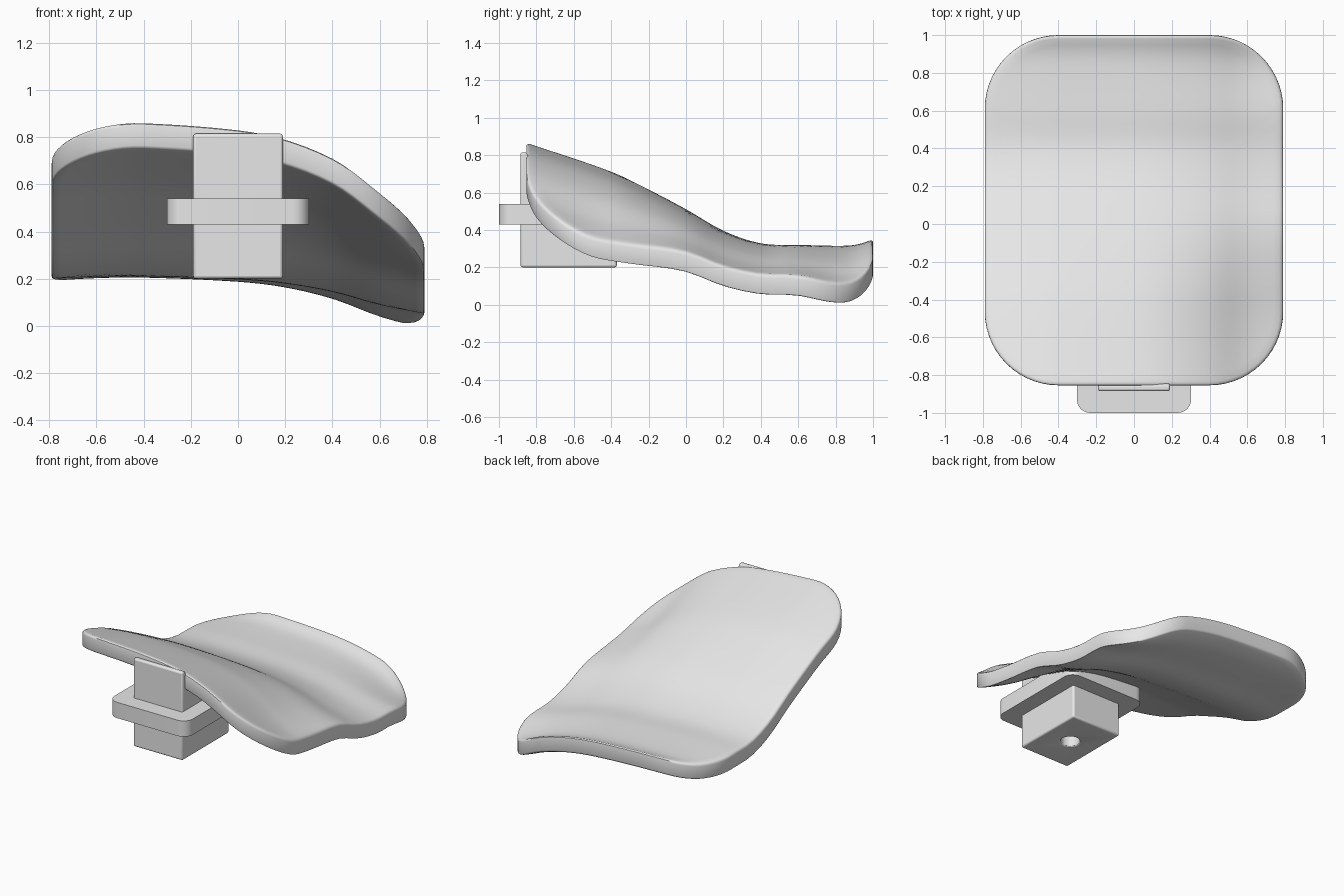
import bpy, bmesh, math

cube = bpy.data.objects.get("Cube")
if cube:
    bpy.data.objects.remove(cube, do_unlink=True)

grey = bpy.data.materials.new("light grey")
grey.use_nodes = True
colour = (0.8, 0.8, 0.8, 1)
grey.diffuse_color = colour
grey.node_tree.nodes["Principled BSDF"].inputs["Base Color"].default_value = colour


def finish(bm, name, bevel=0.0):
    bmesh.ops.recalc_face_normals(bm, faces=bm.faces)
    mesh = bpy.data.meshes.new(name)
    bm.to_mesh(mesh)
    bm.free()
    mesh.materials.append(grey)
    obj = bpy.data.objects.new(name, mesh)
    bpy.context.collection.objects.link(obj)
    if bevel:
        mod = obj.modifiers.new("soft edges", "BEVEL")
        mod.width, mod.segments, mod.limit_method = bevel, 3, "ANGLE"
    return obj


def smooth(obj, degrees=35):
    bpy.ops.object.select_all(action="DESELECT")
    obj.select_set(True)
    bpy.context.view_layer.objects.active = obj
    bpy.ops.object.shade_smooth_by_angle(angle=math.radians(degrees))


def curve(knots, t):
    """Smooth value through a few (position, value) knots."""
    last = len(knots) - 1
    t = min(max(t, knots[0][0]), knots[last][0])
    i = next(k for k in range(last) if t <= knots[k + 1][0])

    def slope(k):
        a, b = knots[max(k - 1, 0)], knots[min(k + 1, last)]
        return (b[1] - a[1]) / (b[0] - a[0])
    (t0, v0), (t1, v1) = knots[i], knots[i + 1]
    d = t1 - t0
    s = (t - t0) / d
    return (v0 * (1 + 2 * s) * (1 - s) ** 2 + v1 * s * s * (3 - 2 * s)
            + d * s * (1 - s) * (slope(i) * (1 - s) - slope(i + 1) * s))


# Plate surface: lengthwise ridge, sideways drop, and how strong the drop is
RIDGE = [(-.86, .867), (-.4, .71), (-.2, .615), (0, .51), (.2, .395), (.4, .328),
         (.6, .32), (.85, .315), (.93, .325), (1, .35)]
DROP = [(-.8, .012), (-.6, .002), (-.4, 0), (0, .015), (.2, .035), (.4, .075),
        (.6, .137), (.8, .183)]
STRENGTH = [(-.86, 2), (-.45, 2.1), (0, 1.25), (.2, 1.03), (.4, .9), (.6, .9),
            (.85, 1.2), (1, 1.2)]


def surface(x, y):
    return curve(RIDGE, y) - curve(DROP, x) * curve(STRENGTH, y)


def rounded_outline(cx, cy, hx, hy, r, arc=14, side=14):
    """Rounded rectangle, with the straight sides subdivided."""
    corners = []
    for k, (sx, sy) in enumerate([(1, 1), (-1, 1), (-1, -1), (1, -1)]):
        for j in range(arc + 1):
            a = (k + j / arc) * math.pi / 2
            corners.append((cx + sx * (hx - r) + r * math.cos(a),
                            cy + sy * (hy - r) + r * math.sin(a)))
    points = []
    for i, p in enumerate(corners):
        q = corners[(i + 1) % len(corners)]
        steps = side if i % (arc + 1) == arc else 1
        points += [(p[0] + (q[0] - p[0]) * s / steps,
                    p[1] + (q[1] - p[1]) * s / steps) for s in range(steps)]
    return points


def bridge(bm, a, b):
    for i in range(len(a)):
        j = (i + 1) % len(a)
        bm.faces.new((a[i], a[j], b[j], b[i]))


# Contoured plate: rings from the top centre, over the rim, to the bottom centre
THICK, CENTRE, RINGS = .11, .073, 28
bm = bmesh.new()


def ring(inset, scale, depth):
    pts = rounded_outline(0, 0, .79 - inset, .927 - inset, .39 - inset)
    return [bm.verts.new((x * scale, y * scale + CENTRE,
                          surface(x * scale, y * scale + CENTRE) - depth)) for x, y in pts]


rings = [ring(.02, i / RINGS, 0) for i in range(1, RINGS + 1)]
rings += [ring(.009, 1, .003), ring(.002, 1, .009), ring(0, 1, .02)]
rings += [ring(0, 1, THICK - .01), ring(.003, 1, THICK - .003)]
rings += [ring(.01, i / RINGS, THICK) for i in range(RINGS, 0, -1)]
for a, b in zip(rings, rings[1:]):
    bridge(bm, a, b)
for end, depth in ((rings[0], 0), (rings[-1], THICK)):
    pole = bm.verts.new((0, CENTRE, surface(0, CENTRE) - depth))
    for i in range(len(end)):
        bm.faces.new((end[i], end[(i + 1) % len(end)], pole))
smooth(finish(bm, "contoured_plate"), 50)

# Stem: side profile whose sloped top hides inside the plate
STEM_Y = -.628
profile = [(-.885, .2), (-.37, .2), (-.37, .59), (-.825, .75), (-.852, .815), (-.885, .815)]
bm = bmesh.new()
base = bm.faces.new([bm.verts.new((-.19, y, z)) for y, z in profile])
out = bmesh.ops.extrude_face_region(bm, geom=[base])
moved = [g for g in out["geom"] if isinstance(g, bmesh.types.BMVert)]
bmesh.ops.translate(bm, verts=moved, vec=(.38, 0, 0))
stem = finish(bm, "stem")

# Round hole in the underside of the stem
bm = bmesh.new()
bmesh.ops.create_cone(bm, cap_ends=True, segments=32, radius1=.06, radius2=.06, depth=.5)
bmesh.ops.translate(bm, verts=bm.verts, vec=(0, STEM_Y, .2))
cutter = finish(bm, "hole_cutter")
cutter.hide_render = True
cutter.hide_viewport = True
cut = stem.modifiers.new("hole", "BOOLEAN")
cut.operation, cut.object, cut.solver = "DIFFERENCE", cutter, "EXACT"
soft = stem.modifiers.new("soft edges", "BEVEL")
soft.width, soft.segments, soft.limit_method = .012, 3, "ANGLE"
smooth(stem)

# Flange around the stem
bm = bmesh.new()
outline = rounded_outline(0, STEM_Y, .302, .372, .07, 8, 1)
low, high = [[bm.verts.new((x, y, z)) for x, y in outline] for z in (.43, .54)]
bridge(bm, low, high)
bm.faces.new(low)
bm.faces.new(high)
smooth(finish(bm, "flange"))
